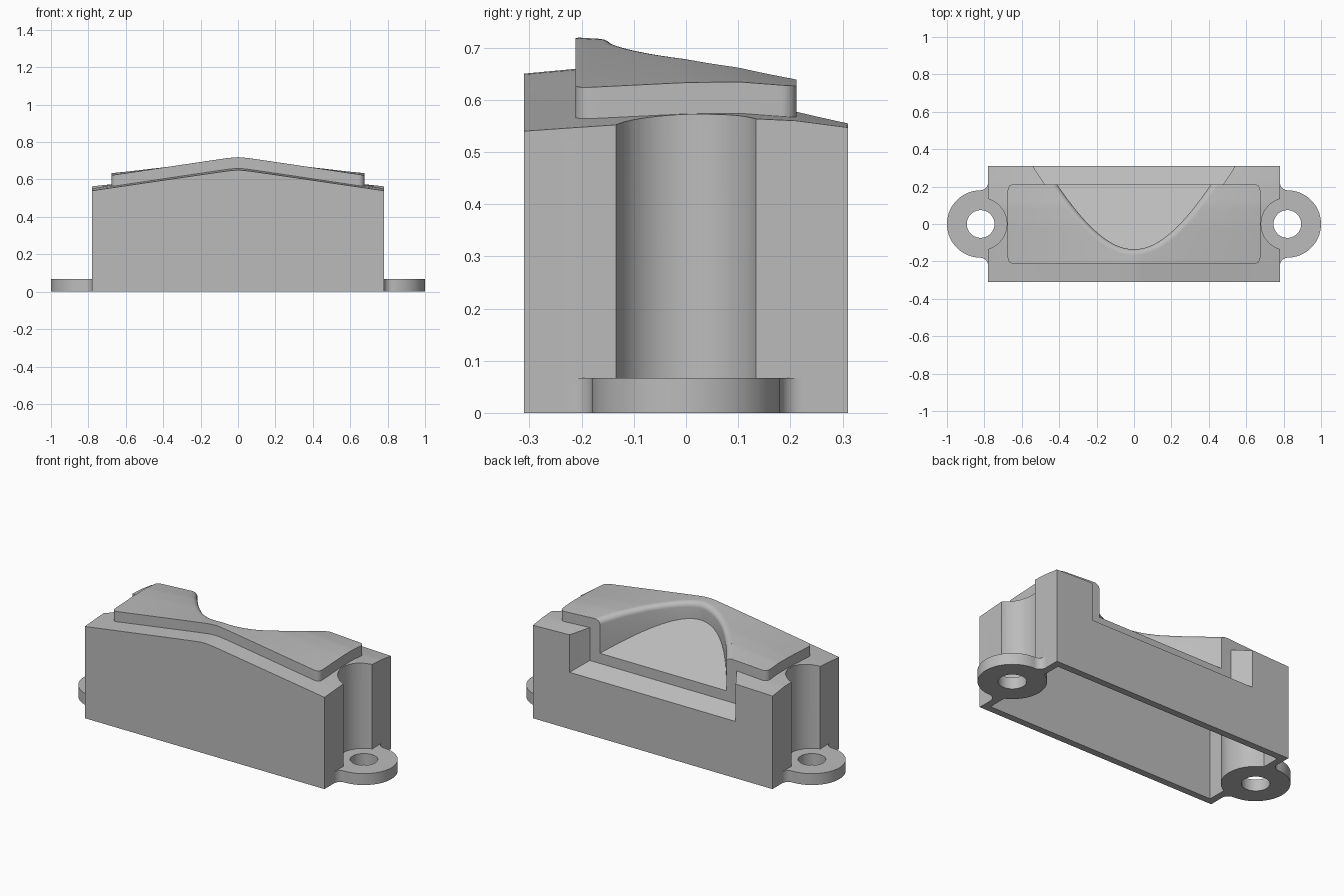
import bpy, bmesh, math
from mathutils import Vector

default = bpy.data.objects.get("Cube")
if default:
    bpy.data.objects.remove(default, do_unlink=True)

grey = bpy.data.materials.new("plain_grey")
grey.use_nodes = True
grey.diffuse_color = (0.5, 0.5, 0.5, 1)
grey.node_tree.nodes["Principled BSDF"].inputs["Base Color"].default_value = (0.5, 0.5, 0.5, 1)

# Roof shape: eave height and sideways slope at stations along y
STATIONS = [(-0.31, 0.54, 0.147), (-0.21, 0.547, 0.15), (0.0, 0.561, 0.115),
            (0.1, 0.565, 0.09), (0.21, 0.56, 0.058), (0.31, 0.547, 0.033)]
EAR_X = 0.82
COVER = 0.06
WALL = 0.04


def roof(x, y):
    y = max(-0.31, min(0.31, y))
    for (ya, ea, sa), (yb, eb, sb) in zip(STATIONS, STATIONS[1:]):
        if y <= yb:
            break
    t = (y - ya) / (yb - ya)
    eave, slope = ea + t * (eb - ea), sa + t * (sb - sa)
    return eave + slope * (0.78 - math.hypot(x, 0.03))


def finish(name, bm):
    bmesh.ops.recalc_face_normals(bm, faces=bm.faces)
    mesh = bpy.data.meshes.new(name)
    bm.to_mesh(mesh)
    bm.free()
    obj = bpy.data.objects.new(name, mesh)
    bpy.context.collection.objects.link(obj)
    mesh.materials.append(grey)
    return obj


def loft(name, rings):
    """Closed solid through matching rings of points."""
    bm = bmesh.new()
    loops = [[bm.verts.new(p) for p in ring] for ring in rings]
    for a, b in zip(loops, loops[1:]):
        for i in range(len(a)):
            j = (i + 1) % len(a)
            bm.faces.new((a[i], a[j], b[j], b[i]))
    bm.faces.new(loops[0])
    bm.faces.new(loops[-1])
    return finish(name, bm)


def prism(name, outline, z0, z1):
    return loft(name, [[(x, y, z) for x, y in outline] for z in (z0, z1)])


def arc(cx, cy, r, a0, a1, n):
    angles = [math.radians(a0 + (a1 - a0) * i / n) for i in range(n + 1)]
    return [(cx + r * math.cos(a), cy + r * math.sin(a)) for a in angles]


def cylinder(name, x, r, z0, z1):
    return prism(name, arc(x, 0, r, 0, 360, 64)[:-1], z0, z1)


def roofed_block(name, hx, hy, z0, lift):
    """Box whose top follows the roof, raised by lift."""
    bm = bmesh.new()
    nx, ny = 52, 31
    grid = [[bm.verts.new((x, y, roof(x, y) + lift))
             for x in [hx * (2 * i / nx - 1) for i in range(nx + 1)]]
            for y in [hy * (2 * j / ny - 1) for j in range(ny + 1)]]
    for a, b in zip(grid, grid[1:]):
        for i in range(nx):
            bm.faces.new((a[i], a[i + 1], b[i + 1], b[i]))
    rim = [v for v in grid[0]] + [r[-1] for r in grid[1:]]
    rim += grid[-1][-2::-1] + [r[0] for r in grid[-2:0:-1]]
    low = [bm.verts.new((v.co.x, v.co.y, z0)) for v in rim]
    for i in range(len(rim)):
        j = (i + 1) % len(rim)
        bm.faces.new((rim[i], rim[j], low[j], low[i]))
    bm.faces.new(low)
    return finish(name, bm)


def scoop(name, offset, drop, fillet=0.0):
    """Curved V cutter open to the back, over a sloping floor."""
    def outline(d):
        pts = []
        for i in range(-32, 33):
            x = 0.62 * i / 32
            root = math.sqrt(1 + 4.81 * x * x)
            n = Vector((4.81 * x / root, -1)).normalized() * d
            pts.append((x + n.x, root - 1.135 + n.y))
        return pts
    base = outline(offset)
    rings = [[(x, y, 0.444 - drop + 0.5 * (0.21 - y)) for x, y in base]]
    if fillet:
        for k in range(7):
            a = math.pi / 2 * k / 6
            rings.append([(x, y, roof(x, y) + COVER - fillet * (1 - math.sin(a)))
                          for x, y in outline(offset + fillet * (1 - math.cos(a)))])
    rings.append([(x, y, 1.0) for x, y in outline(offset + fillet)])
    return loft(name, rings)


def combine(obj, other, operation):
    mod = obj.modifiers.new("combine", 'BOOLEAN')
    mod.operation, mod.object, mod.solver = operation, other, 'EXACT'
    bpy.context.view_layer.objects.active = obj
    bpy.ops.object.modifier_apply(modifier=mod.name)
    bpy.data.objects.remove(other, do_unlink=True)


# Main block with round end recesses and the wide rear opening
housing = roofed_block("housing", 0.78, 0.31, 0, 0)
for side in (-1, 1):
    combine(housing, cylinder("recess", side * EAR_X, 0.14, -0.1, 1), 'DIFFERENCE')
combine(housing, scoop("rear_opening", 0.055, COVER), 'DIFFERENCE')

# Raised cover with rounded corners, then the filleted scoop in it
corners = []
for sx, sy, a in ((1, 1, 0), (-1, 1, 90), (-1, -1, 180), (1, -1, 270)):
    corners += arc(sx * 0.645, sy * 0.182, 0.03, a, a + 90, 6)
cover = roofed_block("raised_cover", 0.75, 0.3, 0.3, COVER)
combine(cover, prism("cover_outline", corners, 0.1, 1), 'INTERSECT')
combine(housing, cover, 'UNION')
combine(housing, scoop("cover_scoop", 0, 0, 0.03), 'DIFFERENCE')

# Mounting ears blended into the end walls
ear = arc(EAR_X, 0, 0.18, -89, 89, 40)
blend = arc(0.8225, 0.2225, 0.0425, 265, 180, 8)
ear += blend + [(0.75, 0.2225), (0.66, 0.1), (0.66, -0.1), (0.75, -0.2225)]
ear += [(x, -y) for x, y in reversed(blend)]
for side in (-1, 1):
    combine(housing, prism("ear", [(side * x, y) for x, y in ear], 0, 0.067), 'UNION')

# Hollow underside that keeps an even wall
hollow = roofed_block("hollow", 0.78 - WALL, 0.31 - WALL, -0.1, -WALL)
for side in (-1, 1):
    combine(hollow, cylinder("recess_wall", side * EAR_X, 0.18, -0.2, 1), 'DIFFERENCE')
combine(hollow, scoop("scoop_wall", 0.055 + WALL, COVER + WALL), 'DIFFERENCE')
combine(housing, hollow, 'DIFFERENCE')

# Screw holes
for side in (-1, 1):
    combine(housing, cylinder("screw_hole", side * EAR_X, 0.074, -0.1, 0.2), 'DIFFERENCE')

bpy.ops.object.select_all(action='DESELECT')
housing.select_set(True)
bpy.context.view_layer.objects.active = housing
bpy.ops.object.shade_smooth_by_angle(angle=math.radians(30))
